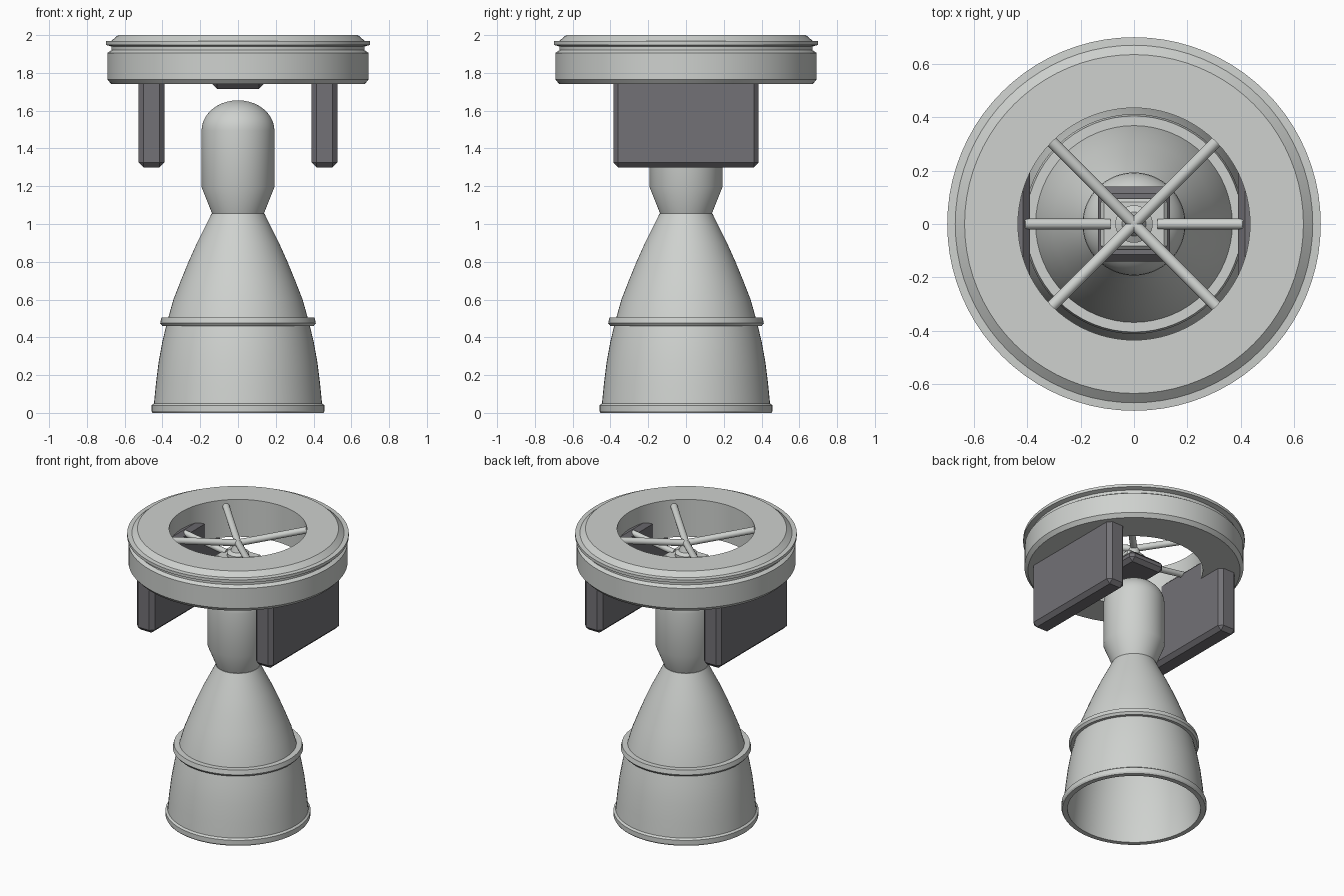
import bpy, bmesh, math
from mathutils import Vector

cube = bpy.data.objects.get("Cube")
if cube:
    bpy.data.objects.remove(cube, do_unlink=True)


def material(name, rgb):
    m = bpy.data.materials.new(name)
    m.use_nodes = True
    m.diffuse_color = (*rgb, 1)
    m.node_tree.nodes["Principled BSDF"].inputs["Base Color"].default_value = (*rgb, 1)
    return m


LIGHT = material("light_grey_metal", (0.62, 0.64, 0.62))
DARK = material("dark_grey_metal", (0.17, 0.165, 0.18))


def finish(name, bm, mat, smooth=True):
    bmesh.ops.recalc_face_normals(bm, faces=bm.faces[:])
    mesh = bpy.data.meshes.new(name)
    bm.to_mesh(mesh)
    bm.free()
    mesh.materials.append(mat)
    ob = bpy.data.objects.new(name, mesh)
    bpy.context.collection.objects.link(ob)
    if smooth:
        bpy.ops.object.select_all(action='DESELECT')
        ob.select_set(True)
        bpy.context.view_layer.objects.active = ob
        bpy.ops.object.shade_smooth_by_angle(angle=math.radians(25))
    return ob


def lathe(name, profile, mat, closed=False, steps=64):
    """Revolve (radius, height) points round the z axis."""
    bm = bmesh.new()
    verts = [bm.verts.new((r, 0, z)) for r, z in profile]
    pairs = list(zip(verts, verts[1:]))
    if closed:
        pairs.append((verts[-1], verts[0]))
    edges = [bm.edges.new(p) for p in pairs]
    bmesh.ops.spin(bm, geom=verts + edges, axis=(0, 0, 1), cent=(0, 0, 0),
                   angle=2 * math.pi, steps=steps)
    bmesh.ops.remove_doubles(bm, verts=bm.verts[:], dist=0.0005)
    return finish(name, bm, mat)


def box(name, low, high, mat, bevel):
    bm = bmesh.new()
    bmesh.ops.create_cube(bm, size=1)
    for v in bm.verts:
        v.co = [(a + b) / 2 + c * (b - a) for a, b, c in zip(low, high, v.co)]
    bmesh.ops.bevel(bm, geom=bm.edges[:], offset=bevel, segments=1, affect='EDGES')
    return finish(name, bm, mat, smooth=False)


def rod(name, start, end, radius):
    start, end = Vector(start), Vector(end)
    axis = end - start
    bm = bmesh.new()
    bmesh.ops.create_cone(bm, cap_ends=True, segments=16, radius1=radius,
                          radius2=radius, depth=axis.length)
    bmesh.ops.rotate(bm, verts=bm.verts[:], cent=(0, 0, 0),
                     matrix=axis.to_track_quat('Z', 'Y').to_matrix())
    bmesh.ops.translate(bm, verts=bm.verts[:], vec=(start + end) / 2)
    return finish(name, bm, LIGHT)


# Bell nozzle: outer curve up to the throat, then back down inside
bell = [(0.445, 0.05), (0.435, 0.15), (0.42, 0.27), (0.4, 0.38), (0.373, 0.49),
        (0.342, 0.6), (0.303, 0.7), (0.262, 0.8), (0.217, 0.9), (0.172, 0.99), (0.14, 1.055)]
inner = [(r - 0.025, z) for r, z in reversed(bell)]
lathe("nozzle", [(0.452, 0), (0.458, 0.01), (0.458, 0.04)] + bell + inner + [(0.42, 0)],
      LIGHT, closed=True)
lathe("nozzle_band", [(0.37, 0.46), (0.4, 0.46), (0.412, 0.475), (0.405, 0.505), (0.36, 0.505)],
      LIGHT, closed=True)

# Combustion chamber with a domed top
dome = [(0.193 * math.cos(a), 1.495 + 0.16 * math.sin(a))
        for a in (math.pi / 2 * i / 10 for i in range(11))]
lathe("chamber", [(0, 1.05), (0.135, 1.05), (0.193, 1.195)] + dome, LIGHT)

# Mounting ring
lathe("mounting_ring",
      [(0.435, 1.74), (0.67, 1.74), (0.692, 1.765), (0.692, 1.905), (0.67, 1.92), (0.67, 1.94),
       (0.7, 1.948), (0.7, 1.968), (0.67, 1.97), (0.635, 2.0), (0.435, 2.0)],
      LIGHT, closed=True, steps=80)

# Side panels and the rods that tie them to the hub
for side, s in (("left", 1), ("right", -1)):
    xs = sorted((s * 0.39, s * 0.527))
    box(side + "_panel", (xs[0], -0.385, 1.3), (xs[1], 0.385, 1.88), DARK, 0.026)
    rod(side + "_panel_rod", (s * 0.09, 0, 1.81), (s * 0.41, 0, 1.86), 0.02)

# Central hub
box("hub_base", (-0.135, -0.14, 1.715), (0.135, 0.14, 1.79), DARK, 0.025)
box("hub_block", (-0.125, -0.095, 1.77), (0.125, 0.095, 1.815), LIGHT, 0.012)
lathe("hub_cap", [(0.07, 1.81), (0.07, 1.835), (0.045, 1.85), (0.03, 1.9), (0, 1.91)], LIGHT, steps=32)

# Diagonal struts rising from the hub to the ring
for i in range(4):
    a = math.radians(45 + 90 * i)
    rod("strut_%d" % (i + 1), (0, 0, 1.9),
        (0.445 * math.cos(a), 0.445 * math.sin(a), 1.955), 0.022)
